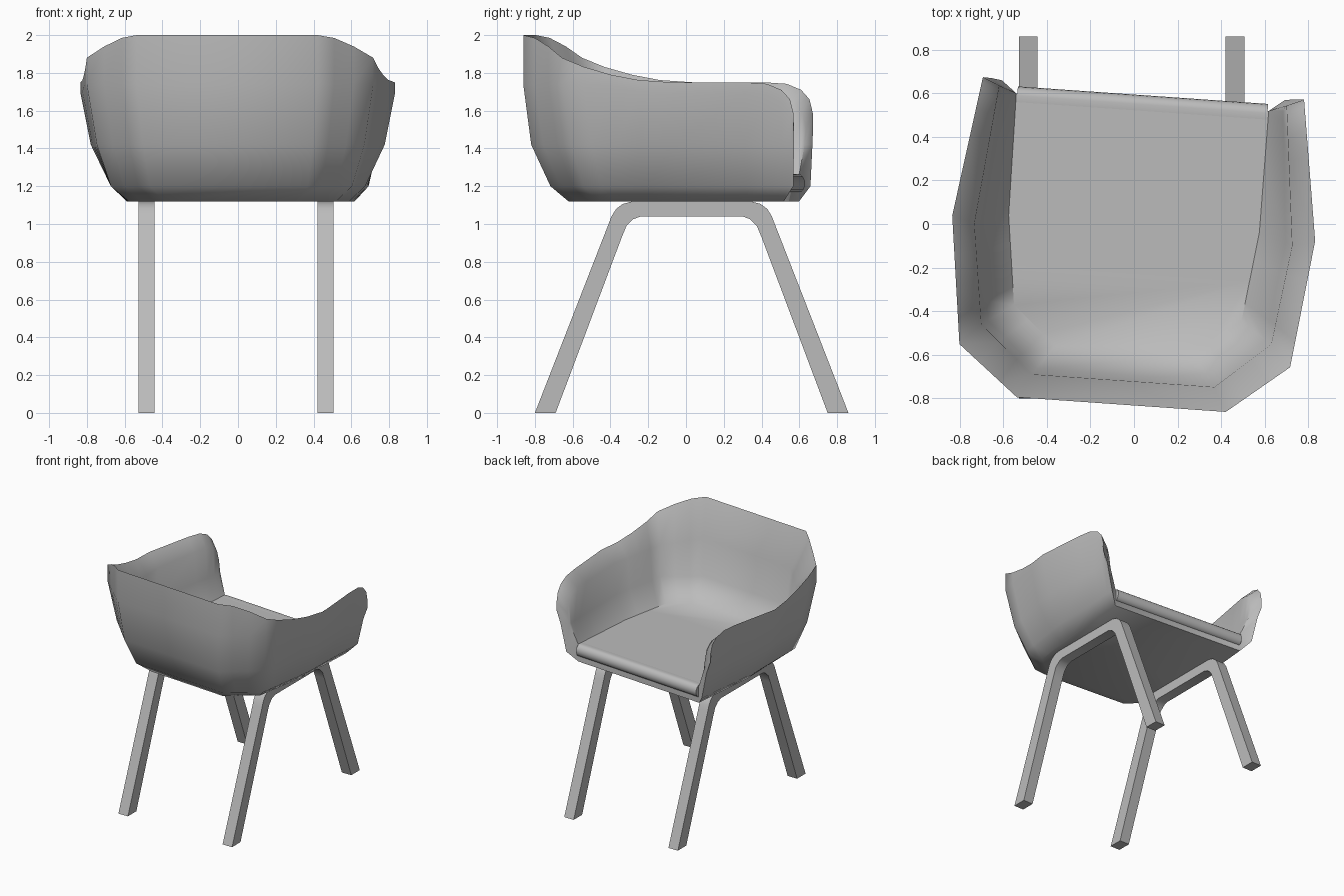
import bpy, bmesh, math
from mathutils import Vector

cube = bpy.data.objects.get("Cube")
if cube:
    bpy.data.objects.remove(cube, do_unlink=True)

grey = bpy.data.materials.new("plain_grey")
grey.use_nodes = True
grey.diffuse_color = (0.5, 0.5, 0.5, 1)
grey.node_tree.nodes["Principled BSDF"].inputs["Base Color"].default_value = (0.5, 0.5, 0.5, 1)


def finish(name, bm, turn=0.0, angle=50):
    """Turn a bmesh into a shaded object."""
    bmesh.ops.remove_doubles(bm, verts=bm.verts, dist=0.0005)
    bmesh.ops.recalc_face_normals(bm, faces=bm.faces)
    mesh = bpy.data.meshes.new(name)
    bm.to_mesh(mesh)
    bm.free()
    mesh.materials.append(grey)
    obj = bpy.data.objects.new(name, mesh)
    bpy.context.collection.objects.link(obj)
    obj.rotation_euler.z = math.radians(turn)
    bpy.ops.object.select_all(action="DESELECT")
    obj.select_set(True)
    bpy.context.view_layer.objects.active = obj
    bpy.ops.object.shade_smooth_by_angle(angle=math.radians(angle))
    return obj


def extrude_profile(name, profile, x0, x1, turn=0.0):
    """Extrude a (y, z) profile along x."""
    bm = bmesh.new()
    face = bm.faces.new([bm.verts.new((x0, y, z)) for y, z in profile])
    moved = bmesh.ops.extrude_face_region(bm, geom=[face])["geom"]
    bmesh.ops.translate(bm, vec=(x1 - x0, 0, 0),
                        verts=[v for v in moved if isinstance(v, bmesh.types.BMVert)])
    return finish(name, bm, turn)


# Half-plan of each level: back corner, rear side, mid side, arm front
levels = {
    "base": [(.34, -.60), (.55, -.42), (.59, 0), (.58, .56)],
    "edge": [(.42, -.69), (.64, -.50), (.675, 0), (.65, .615)],
    "waist": [(.45, -.79), (.71, -.56), (.78, -.02), (.70, .622)],
    "rim": [(.48, -.83), (.76, -.605), (.834, -.02), (.738, .623)],
    "inner": [(.42, -.72), (.666, -.508), (.73, -.05), (.66, .59)],
    "floor": [(.32, -.584), (.523, -.408), (.576, 0), (.58, .56)],
}
FLOOR_Z = 1.262
# Stations along the half-plan with the rim height at each
stations = [(0, 2.0), (.3, 1.985), (.65, 1.94), (1, 1.88), (1.2, 1.832), (1.45, 1.79),
            (1.7, 1.762), (2, 1.75), (2.6, 1.75), (2.78, 1.742), (2.9, 1.71), (2.97, 1.66), (3, 1.58)]


def at(level, s):
    pts = levels[level]
    i = min(int(s), 2)
    return Vector(pts[i]).lerp(Vector(pts[i + 1]), s - i)


def section(s, top, side):
    """One cross-section of the shell, from underside over the rim to the floor."""
    rim, inner, floor = at("rim", s), at("inner", s), at("floor", s)
    crease = min(1.66 + max(0.0, 1 - s) * .06, top - .07)
    rows = [(at("base", s), 1.12), (at("edge", s), 1.2), (at("waist", s), 1.42),
            (rim, min(1.74, top - .06)), (rim, top), (inner, crease),
            (inner.lerp(floor, .2), 1.42), (floor, FLOOR_Z)]
    return [(side * p.x, p.y, z) for p, z in rows]


# Wrap-around shell with back and arms
bm = bmesh.new()
loops = [section(s, top, -1) for s, top in reversed(stations)]
loops += [section(s, top, 1) for s, top in stations]
grid = [[bm.verts.new(p) for p in loop] for loop in loops]
for a, b in zip(grid, grid[1:]):
    for j in range(len(a) - 1):
        bm.faces.new((a[j], a[j + 1], b[j + 1], b[j]))
bm.faces.new(grid[0])
bm.faces.new(grid[-1])
# Seat top and underside, joined at the front
bm.faces.new([loop[-1] for loop in grid])
bm.faces.new([loop[0] for loop in grid])
bm.faces.new((grid[0][0], grid[0][-1], grid[-1][-1], grid[-1][0]))
finish("seat_shell", bm, -4)

# Rolled front edge of the seat
lip = [(.52, FLOOR_Z)]
for i in range(9):
    a = math.radians(90 - i * 22.5)
    lip.append((.55 + .042 * math.cos(a), 1.215 + .05 * math.sin(a)))
lip.append((.52, 1.165))
extrude_profile("front_lip", lip, -.575, .575, -4)

# Bent leg frames
half_outer = [(.83, 0), (.44, 1.0), (.425, 1.04), (.40, 1.08), (.365, 1.106), (.32, 1.118)]
half_inner = [(.27, 1.04), (.31, 1.025), (.345, .99), (.37, .93), (.72, 0)]
centre = .03
side = half_outer + [(-y, z) for y, z in reversed(half_outer)]
side += [(-y, z) for y, z in reversed(half_inner)] + half_inner
side = [(y + centre, z) for y, z in side]
for name, x in (("right_leg_frame", -.485), ("left_leg_frame", .463)):
    extrude_profile(name, side, x - .043, x + .043)
